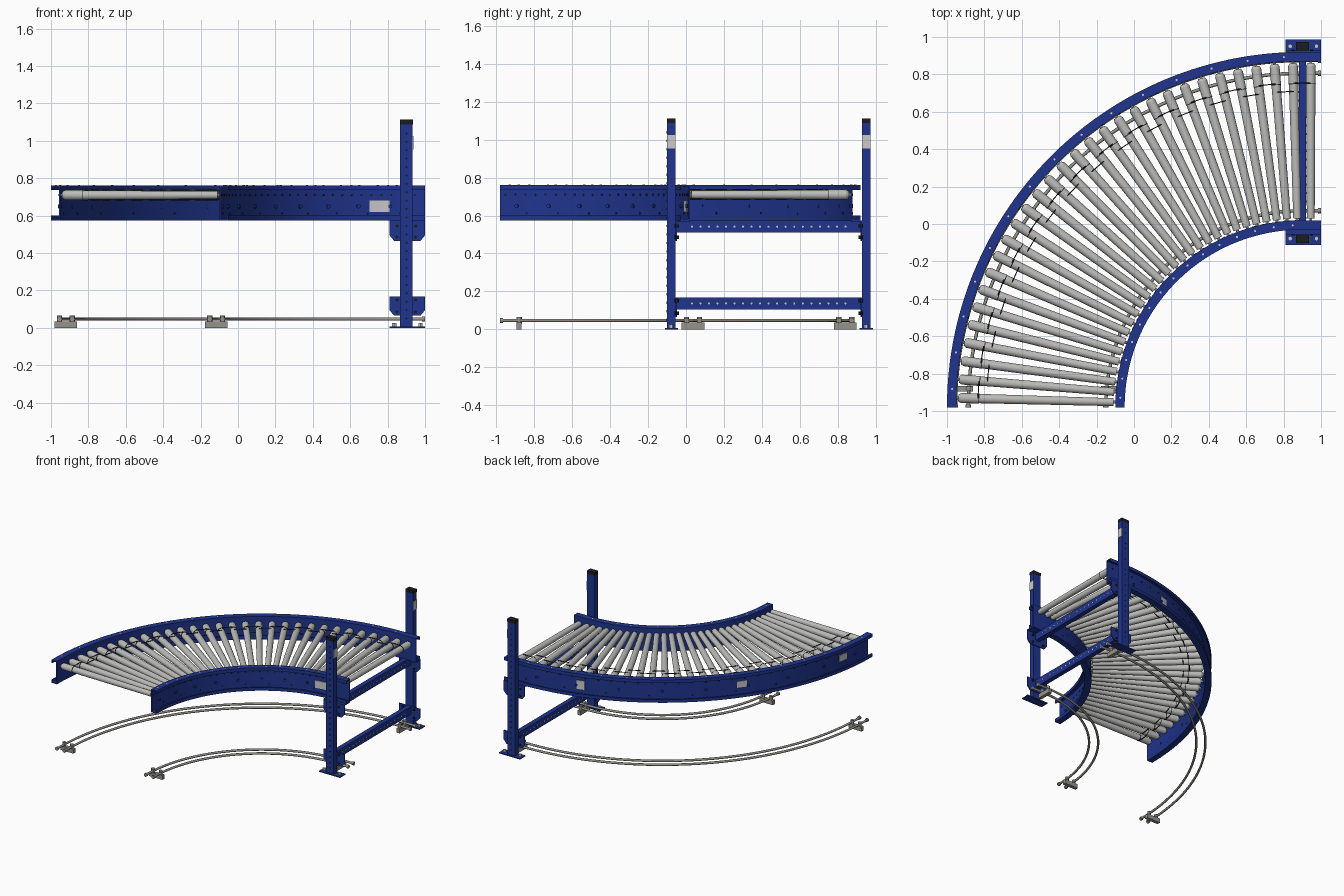
import bpy, bmesh, math
from mathutils import Vector

old = bpy.data.objects.get("Cube")
if old:
    bpy.data.objects.remove(old, do_unlink=True)

CX, CY = 0.9, -0.98          # centre of the bend
RUN = 0.1                    # straight run after the bend
COUNT = 29                   # rollers in the bend
STEP = 90 / COUNT
ROLL_Z = 0.71


def material(name, rgb, rough=0.5):
    m = bpy.data.materials.new(name)
    m.use_nodes = True
    m.diffuse_color = (*rgb, 1)
    node = m.node_tree.nodes["Principled BSDF"]
    node.inputs["Base Color"].default_value = (*rgb, 1)
    node.inputs["Roughness"].default_value = rough
    return m


BLUE = material("frame blue", (0.014, 0.035, 0.27))
STEEL = material("roller grey", (0.5, 0.5, 0.49))
TRACK = material("track grey", (0.3, 0.29, 0.25))
BLACK = material("black", (0.012, 0.012, 0.014))
LABEL = material("label grey", (0.6, 0.6, 0.6))


def place(r, z, ang, run=0.0):
    a = math.radians(ang)
    return Vector((CX - r * math.cos(a) + run, CY + r * math.sin(a), z))


def finish(bm, name, mat, smooth=False):
    bmesh.ops.recalc_face_normals(bm, faces=bm.faces)
    mesh = bpy.data.meshes.new(name)
    bm.to_mesh(mesh)
    bm.free()
    ob = bpy.data.objects.new(name, mesh)
    bpy.context.collection.objects.link(ob)
    mesh.materials.append(mat)
    if smooth:
        bpy.ops.object.select_all(action="DESELECT")
        ob.select_set(True)
        bpy.context.view_layer.objects.active = ob
        bpy.ops.object.shade_smooth_by_angle(angle=math.radians(40))
    return ob


def rod(bm, p, q, r1, r2=None, seg=16):
    p, q = Vector(p), Vector(q)
    new = bmesh.ops.create_cone(bm, cap_ends=True, segments=seg, radius1=r1,
                                radius2=r1 if r2 is None else r2, depth=(q - p).length)
    turn = (q - p).to_track_quat("Z", "Y")
    for v in new["verts"]:
        v.co = turn @ v.co + (p + q) / 2


def box(bm, lo, hi):
    for v in bmesh.ops.create_cube(bm, size=1)["verts"]:
        v.co = Vector([l + (c + 0.5) * (h - l) for c, l, h in zip(v.co, lo, hi)])


def sweep(bm, profile, stations):
    """Carry a closed (radius, z) profile along the bend."""
    rows = [[bm.verts.new(place(r, z, *s)) for r, z in profile] for s in stations]
    n = len(profile)
    for a, b in zip(rows, rows[1:]):
        for i in range(n):
            bm.faces.new((a[i], a[(i + 1) % n], b[(i + 1) % n], b[i]))
    bm.faces.new(rows[0])
    bm.faces.new(rows[-1][::-1])


def arc(start, end, steps):
    return [(start + (end - start) * i / steps, 0) for i in range(steps + 1)]


def rect(r0, r1, z0, z1):
    return [(r0, z0), (r1, z0), (r1, z1), (r0, z1)]


FULL = arc(0, 90, 60) + [(90, RUN)]
ROLLS = [((i + 0.5) * STEP, 0) for i in range(COUNT)] + [(90, 0.045)]

# Curved side rails: lipped channels whose flanges face away from the rollers
T, DEPTH, LIP, Z0, Z1 = 0.008, 0.05, 0.026, 0.575, 0.762
for side, web, out in (("inner", 1.0, -1), ("outer", 1.85, 1)):
    half = [(0, Z1), (DEPTH, Z1), (DEPTH, Z1 - LIP), (DEPTH - T, Z1 - LIP),
            (DEPTH - T, Z1 - T), (T, Z1 - T)]
    lower = [(d, Z0 + Z1 - z) for d, z in reversed(half)]
    bm = bmesh.new()
    sweep(bm, [(web + out * d, z) for d, z in half + lower], FULL)
    finish(bm, side + "_rail", BLUE, True)

    # Axle ends and hole marks on the web
    dots, bolts, pins = bmesh.new(), bmesh.new(), bmesh.new()
    a, b = web - out * 0.002, web + out * (T + 0.003)
    for s in ROLLS:
        rod(dots, place(a, ROLL_Z, *s), place(b, ROLL_Z, *s), 0.006, seg=6)
    for i in range(9):
        ang = 5 + 10 * i
        rod(bolts, place(a, 0.65, ang), place(web + out * 0.018, 0.65, ang), 0.011, seg=6)
        rod(dots, place(a, 0.612, ang + 3), place(b, 0.612, ang + 3), 0.006, seg=6)
    for i in range(15):
        p = place(web + out * DEPTH / 2, Z1, 3 + 6 * i)
        rod(pins, p - Vector((0, 0, 0.002)), p + Vector((0, 0, 0.001)), 0.006, seg=8)
    finish(dots, side + "_rail_holes", BLACK)
    finish(bolts, side + "_rail_bolts", BLUE)
    finish(pins, side + "_flange_holes", LABEL)

# Rail labels
bm = bmesh.new()
sweep(bm, rect(0.987, 0.993, 0.62, 0.68), arc(78.5, 84.8, 4))
for ang, width, z0 in ((74, 2, 0.62), (36.5, 2.4, 0.64), (9, 2.4, 0.64)):
    sweep(bm, rect(1.857, 1.863, z0, 0.69), arc(ang - width / 2, ang + width / 2, 3))
finish(bm, "rail_labels", LABEL)

# Tapered rollers with a drive sleeve at the outer end
bm, rings = bmesh.new(), bmesh.new()
for s in ROLLS:
    at = lambda r: place(r, ROLL_Z, *s)
    rod(bm, at(0.995), at(1.855), 0.008, seg=8)
    rod(bm, at(1.01), at(1.73), 0.021, 0.025, 20)
    rod(bm, at(1.73), at(1.825), 0.0265, seg=20)
    rod(bm, at(1.825), at(1.84), 0.0265, 0.018, 20)
    rod(rings, at(1.728), at(1.732), 0.0272, seg=20)
finish(bm, "rollers", STEEL, True)
finish(rings, "roller_grooves", BLACK, True)

# Drive belts linking neighbouring rollers on alternating tracks
bm = bmesh.new()
for i, (s, t) in enumerate(zip(ROLLS, ROLLS[1:])):
    r = 1.69 if i % 2 else 1.735
    for dz in (-0.026, 0.026):
        rod(bm, place(r, ROLL_Z + dz, *s), place(r, ROLL_Z + dz, *t), 0.003, seg=6)
finish(bm, "drive_belts", BLACK)

# Floor tracks: paired tubes on cross blocks
TZ, TR, GAP = 0.047, 0.009, 0.034
for side, mid in (("inner", 1.017), ("outer", 1.82)):
    tubes, blocks = bmesh.new(), bmesh.new()
    for r in (mid - GAP, mid + GAP):
        ring = [(r + TR * math.cos(k * math.pi / 5), TZ + TR * math.sin(k * math.pi / 5))
                for k in range(10)]
        sweep(tubes, ring, FULL)
        p, q = place(r, TZ, 0), place(r, TZ, 90, RUN)
        rod(tubes, p, p + Vector((0, 0.015, 0)), 0.014)
        rod(tubes, q - Vector((0.015, 0, 0)), q, 0.014)
        for c in (place(r, 0.03, 0) + Vector((0, 0.1, 0)), place(r, 0.03, 90)):
            rod(blocks, c, c + Vector((0, 0, 0.035)), 0.014, seg=12)
    x, y = CX - mid, CY + mid
    box(blocks, (x - 0.06, -0.895, 0), (x + 0.06, -0.867, 0.035))
    box(blocks, (CX - 0.014, y - 0.06, 0), (CX + 0.014, y + 0.06, 0.035))
    finish(tubes, side + "_floor_tubes", TRACK, True)
    finish(blocks, side + "_floor_blocks", TRACK, True)


def bracket(bm, y0, y1, z0, z1):
    """Plate with clipped lower corners."""
    pts = [(0.81, z1), (1.0, z1), (1.0, z0 + 0.03), (0.975, z0), (0.835, z0), (0.81, z0 + 0.03)]
    front, back = ([bm.verts.new((x, y, z)) for x, z in pts] for y in (y0, y1))
    bm.faces.new(front)
    bm.faces.new(back[::-1])
    for i in range(len(pts)):
        j = (i + 1) % len(pts)
        bm.faces.new((front[i], back[i], back[j], front[j]))


# Two posts with feet, brackets, caps, labels and hole rows
PX0, PX1 = 0.866, 0.934
for name, y0, y1, d, rail_y in (("front", -0.1, -0.056, 1, 0.02), ("back", 0.928, 0.972, -1, 0.87)):
    inner, outer = (y1, y0) if d > 0 else (y0, y1)
    bm = bmesh.new()
    box(bm, (PX0, y0, 0), (PX1, y1, 1.09))
    finish(bm, name + "_post", BLUE)

    bm = bmesh.new()
    box(bm, (PX0 - 0.001, y0 - 0.001, 1.088), (PX1 + 0.001, y1 + 0.001, 1.113))
    finish(bm, name + "_post_cap", BLACK)

    bm = bmesh.new()
    box(bm, (PX1 - 0.001, y0, 0.955), (PX1 + 0.003, y1, 1.025))
    finish(bm, name + "_post_label", LABEL)

    bm = bmesh.new()
    box(bm, (0.81, y0 - 0.012, 0), (1.0, y1 + 0.014, 0.008))
    lo, hi = sorted((inner, inner + d * 0.008))
    bracket(bm, lo, hi, 0.465, Z0)
    bracket(bm, lo, hi, 0.065, 0.168)
    lo, hi = sorted((inner, rail_y))
    box(bm, (0.81, lo, Z0 - 0.008), (1.0, hi, Z0))
    finish(bm, name + "_foot_and_brackets", BLUE)

    anchors, studs, holes = bmesh.new(), bmesh.new(), bmesh.new()
    mid = (y0 + y1) / 2
    for x in (0.835, 0.975):
        rod(anchors, (x, mid, 0.006), (x, mid, 0.025), 0.013, seg=6)
    for z in (0.085, 0.15, 0.485, 0.545):
        for x in (0.85, 0.95):
            rod(studs, (x, inner - d * 0.005, z), (x, inner + d * 0.018, z), 0.009, seg=6)
    for i in range(23):
        z = 0.05 + 0.045 * i
        rod(holes, (0.9, outer - d * 0.002, z), (0.9, outer + d * 0.004, z), 0.006, seg=6)
    finish(anchors, name + "_anchor_bolts", LABEL)
    finish(studs, name + "_bracket_bolts", BLACK)
    finish(holes, name + "_post_holes", BLACK)

# Cross beams with hole rows
for name, z0, z1 in (("lower", 0.105, 0.168), ("upper", 0.51, 0.573)):
    bm, holes = bmesh.new(), bmesh.new()
    box(bm, (0.882, -0.056, z0), (0.92, 0.928, z1))
    for i in range(19):
        y, z = 0.031 + 0.045 * i, (z0 + z1) / 2
        rod(holes, (0.88, y, z), (0.922, y, z), 0.006, seg=6)
    finish(bm, name + "_cross_beam", BLUE)
    finish(holes, name + "_beam_holes", LABEL)
